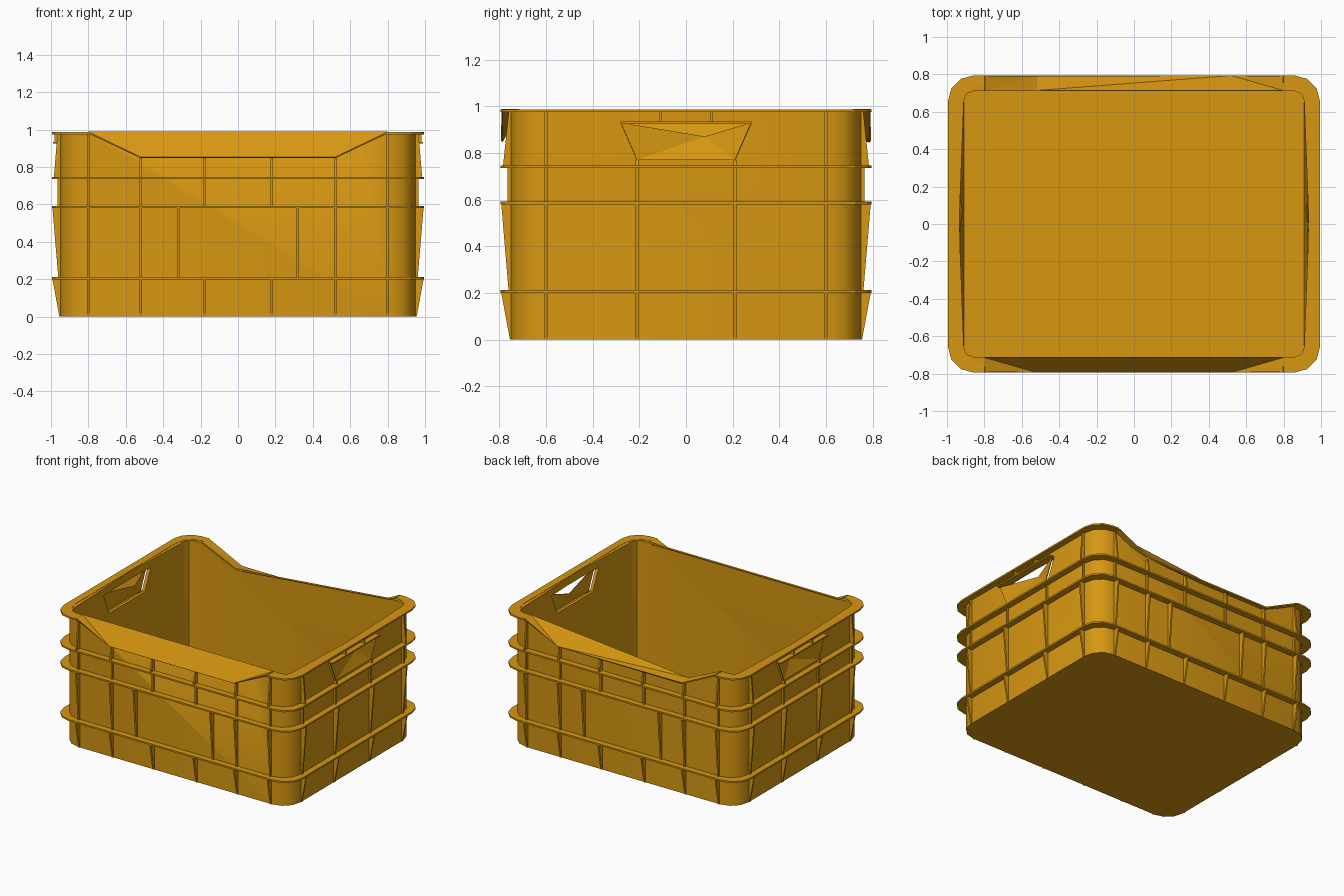
import bpy, bmesh, math
from mathutils import Vector

old = bpy.data.objects.get("Cube")
if old:
    bpy.data.objects.remove(old, do_unlink=True)

mat = bpy.data.materials.new("amber plastic")
mat.use_nodes = True
COLOR = (0.68, 0.31, 0.006, 1)
mat.diffuse_color = COLOR
mat.node_tree.nodes["Principled BSDF"].inputs["Base Color"].default_value = COLOR

WX, WY, TOP = 0.95, 0.75, 0.985    # outer wall half sizes and rim height


def at(side, u, d, z):
    """Point at u along a wall, d outward from its face, at height z."""
    return Vector({"front": (u, -WY - d, z), "back": (u, WY + d, z),
                   "left": (WX + d, u, z), "right": (-WX - d, u, z)}[side])


def outline(hx, hy, r, n=3):
    """Rounded rectangle, n segments per corner."""
    pts = []
    for k, (sx, sy) in enumerate([(1, 1), (-1, 1), (-1, -1), (1, -1)]):
        for i in range(n + 1):
            a = math.pi / 2 * (k + i / n)
            pts.append((sx * (hx - r) + r * math.cos(a), sy * (hy - r) + r * math.sin(a)))
    return pts


def hull(bm, pts):
    vs = [bm.verts.new(p) for p in pts]
    bmesh.ops.convex_hull(bm, input=vs)
    bmesh.ops.delete(bm, geom=[v for v in bm.verts if not v.link_faces], context="VERTS")


def finish(name, bm, smooth=False):
    bmesh.ops.dissolve_limit(bm, angle_limit=0.005, verts=bm.verts[:], edges=bm.edges[:])
    bmesh.ops.recalc_face_normals(bm, faces=bm.faces[:])
    me = bpy.data.meshes.new(name)
    bm.to_mesh(me)
    bm.free()
    me.materials.append(mat)
    ob = bpy.data.objects.new(name, me)
    bpy.context.collection.objects.link(ob)
    if smooth:
        select(ob)
        bpy.ops.object.shade_smooth_by_angle(angle=math.radians(35))
    return ob


def select(ob):
    bpy.ops.object.select_all(action="DESELECT")
    ob.select_set(True)
    bpy.context.view_layer.objects.active = ob


def hull_object(name, pts, smooth=False):
    bm = bmesh.new()
    hull(bm, pts)
    return finish(name, bm, smooth)


def cut(ob, cutter):
    mod = ob.modifiers.new("cut", "BOOLEAN")
    mod.operation, mod.solver, mod.object = "DIFFERENCE", "EXACT", cutter
    select(ob)
    bpy.ops.object.modifier_apply(modifier=mod.name)


def sheet(name, pts, faces, thick):
    """Thin plate made from a few faces."""
    bm = bmesh.new()
    vs = [bm.verts.new(p) for p in pts]
    for f in faces:
        bm.faces.new([vs[i] for i in f])
    ob = finish(name, bm)
    mod = ob.modifiers.new("thickness", "SOLIDIFY")
    mod.thickness, mod.offset = thick, 0
    select(ob)
    bpy.ops.object.modifier_apply(modifier=mod.name)


def ring(name, z, hx=0.995, hy=0.795, t=0.012):
    """Thin ledge running all round the walls."""
    bm = bmesh.new()
    outer, inner = outline(hx, hy, 0.14), outline(WX - 0.01, WY - 0.01, 0.14)
    loops = [[bm.verts.new((x, y, h)) for x, y in pts] for pts, h in
             [(outer, z), (outer, z + t), (inner, z + t), (inner, z)]]
    n = len(outer)
    for a, b in zip(loops, loops[1:] + loops[:1]):
        for i in range(n):
            j = (i + 1) % n
            bm.faces.new((a[i], a[j], b[j], b[i]))
    return finish(name, bm)


# Body with a hollow whose rim bulges out in the middle of the sides
body = hull_object("crate_body", [Vector((x, y, z)) for x, y in outline(WX, WY, 0.14)
                                  for z in (0.0, TOP)])
inside = [Vector((x, y, z)) for x, y in outline(0.91, 0.71, 0.05, 2) for z in (0.03, 1.05)]
inside += [Vector((s * 0.935, 0, 1.05)) for s in (1, -1)]
cutters = [hull_object("hollow_cutter", inside)]
cut(body, cutters[0])

# Ledges
for name, z in [("lower_ledge", 0.2), ("middle_ledge", 0.58), ("upper_ledge", 0.735)]:
    ring(name, z)
rim = ring("rim_ledge", TOP - 0.01, t=0.012)

# Dipped front and back edges with sloping lips
for side in ("front", "back"):
    inner = [at(side, u, -0.037, TOP) for u in (-0.8, 0.8)]
    if side == "back":
        inner.insert(1, at(side, -0.52, -0.037, 0.86))
    outer = [at(side, u, 0.04, z) for u, z in
             [(-0.8, TOP), (-0.52, 0.85), (0.52, 0.85), (0.8, TOP)]]
    away = at(side, 0, 0.1, 0) - at(side, 0, 0, 0)
    up = Vector((0, 0, 0.1))
    pts = inner + outer + [p + away for p in outer] + [p - away * 0.1 for p in inner]
    pts += [p + up for p in pts]
    cutter = hull_object(side + "_dip_cutter", pts)
    cutters.append(cutter)
    cut(body, cutter)
    cut(rim, cutter)
    if side == "front":
        faces = [(0, 2, 3), (0, 3, 4, 1), (1, 4, 5)]
    else:
        faces = [(0, 3, 4), (0, 4, 1), (1, 4, 5), (1, 5, 2), (2, 5, 6)]
    sheet(side + "_lip", inner + outer, faces, 0.01)

# Handle openings with folded pockets; the right one is closed
grip = [(-0.28, 0.93), (-0.21, 0.77), (0.21, 0.77), (0.28, 0.93)]
for side in ("left", "right"):
    cutter = hull_object(side + "_handle_cutter",
                         [at(side, u, d, z) for u, z in grip for d in (-0.1, 0.1)])
    cutters.append(cutter)
    cut(body, cutter)
    pts = [at(side, u, 0.012, z) for u, z in grip] + [at(side, 0.08, -0.03, 0.87)]
    faces = [(0, 1, 4), (1, 2, 4), (2, 3, 4)]
    if side == "right":
        faces.append((3, 0, 4))
    sheet(side + "_handle_pocket", pts, faces, 0.006)
    bm = bmesh.new()
    hull(bm, [at(side, u, d, z) for u in (-0.28, 0.28) for d in (-0.01, 0.04)
              for z in (0.925, 0.935)])
    finish(side + "_handle_ledge", bm)

for c in cutters:
    bpy.data.objects.remove(c, do_unlink=True)

select(body)
bpy.ops.object.shade_smooth_by_angle(angle=math.radians(35))

# Tapered upright ribs: positions, bottom, top, depth at bottom and top
LONG = [((0.8, 0.52, 0.18), 0.0, 0.2, 0.005, 0.042),
        ((0.8, 0.52, 0.32), 0.2, 0.58, 0.01, 0.042),
        ((0.8, 0.52, 0.18), 0.58, 0.74, 0.015, 0.015),
        ((0.52, 0.18), 0.74, 0.85, 0.035, 0.02),
        ((0.8,), 0.74, 0.98, 0.035, 0.01)]
SHORT = [((0.6, 0.21), 0.0, 0.2, 0.005, 0.042),
         ((0.6, 0.21), 0.2, 0.58, 0.01, 0.042),
         ((0.6, 0.21), 0.58, 0.74, 0.015, 0.015),
         ((0.21,), 0.74, 0.77, 0.03, 0.02),
         ((0.6,), 0.74, 0.98, 0.035, 0.015),
         ((0.11,), 0.93, 0.98, 0.03, 0.03)]
for side, tiers in [("front", LONG), ("back", LONG), ("left", SHORT), ("right", SHORT)]:
    bm = bmesh.new()
    for places, z0, z1, d0, d1 in tiers:
        for u in [s * p for p in places for s in (1, -1)]:
            hull(bm, [at(side, u + w, d, z) for w in (-0.006, 0.006)
                      for z, deep in ((z0, d0), (z1, d1)) for d in (-0.01, deep)])
    finish(side + "_ribs", bm)
